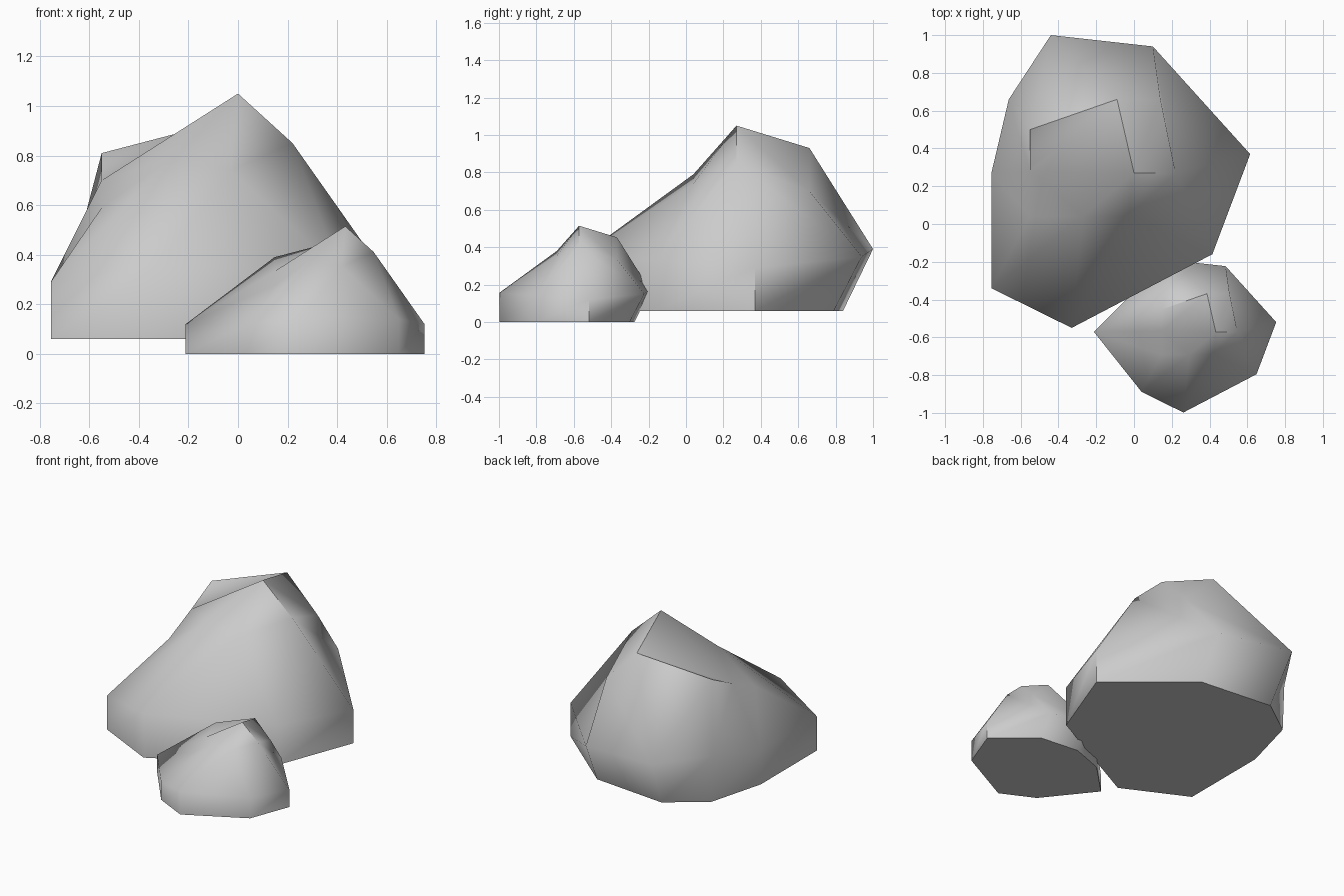
import bpy, bmesh, math

if "Cube" in bpy.data.objects:
    bpy.data.objects.remove(bpy.data.objects["Cube"])

# Facet corners above the waist of the rock
CROWN = {
    'A': (0.0, 0.27, 1.05),    # peak
    'B': (-0.09, 0.66, 0.93), 'b': (0.14, 0.66, 0.70),
    'C': (0.22, 0.27, 0.85), 'D': (-0.03, 0.04, 0.74),
    'Q': (-0.27, 0.04, 0.79), 'R': (-0.55, 0.04, 0.59),
    'T': (-0.55, 0.28, 0.70), 'S': (-0.55, 0.50, 0.81),
}
# Waist corners, in order round the rock
WAIST = {
    'N': (-0.44, 1.0, 0.39), 'O': (0.10, 0.94, 0.35),
    'G': (0.615, 0.37, 0.29), 'E': (0.415, -0.16, 0.33),
    'F': (-0.33, -0.55, 0.36), 'L': (-0.755, -0.34, 0.29),
    'M': (-0.755, 0.27, 0.29), 'U': (-0.663, 0.66, 0.38),
}
# Where the back of the rock tucks in at the base
TUCK = {'N': (-0.40, 0.84), 'O': (0.12, 0.79), 'U': (-0.65, 0.66)}
FACETS = """ABT BST AQT QRT QRL ACD ADQ ABbC QLF QFD DFE DCE CGE
            CbOG BNb NOb BSN SUN TRM RLM""".split()
BASE = 0.06


def rock(name, scale, offset, moved, left_facets):
    pts = {**CROWN, **WAIST, **moved}
    bm = bmesh.new()

    def vert(p):
        return bm.verts.new([p[i] * scale + offset[i] for i in range(3)])

    v = {k: vert(p) for k, p in pts.items()}
    base = []
    for k in WAIST:
        x, y = pts[k][:2] if k in moved else TUCK.get(k, pts[k][:2])
        base.append(vert((x, y, BASE)))
    for f in FACETS + left_facets:
        bm.faces.new([v[k] for k in f])
    # side walls and flat underside
    ring = [v[k] for k in WAIST]
    for i in range(len(ring)):
        j = (i + 1) % len(ring)
        bm.faces.new((ring[i], ring[j], base[j], base[i]))
    bm.faces.new(base)
    bmesh.ops.recalc_face_normals(bm, faces=bm.faces)
    me = bpy.data.meshes.new(name)
    bm.to_mesh(me)
    bm.free()
    ob = bpy.data.objects.new(name, me)
    bpy.context.collection.objects.link(ob)
    bpy.ops.object.select_all(action='DESELECT')
    ob.select_set(True)
    bpy.context.view_layer.objects.active = ob
    bpy.ops.object.shade_smooth_by_angle(angle=math.radians(60))
    return ob


# Large boulder
rock("large_rock", 1.0, (0, 0, 0), {}, ["STU", "TMU"])

# Small boulder: same form at about half size, bulging further to the left
rock("small_rock", 0.52, (0.433, -0.712, -BASE * 0.52),
     {'M': (-1.24, 0.27, 0.29), 'U': (-0.83, 0.68, 0.38)}, ["STM", "SMU"])
